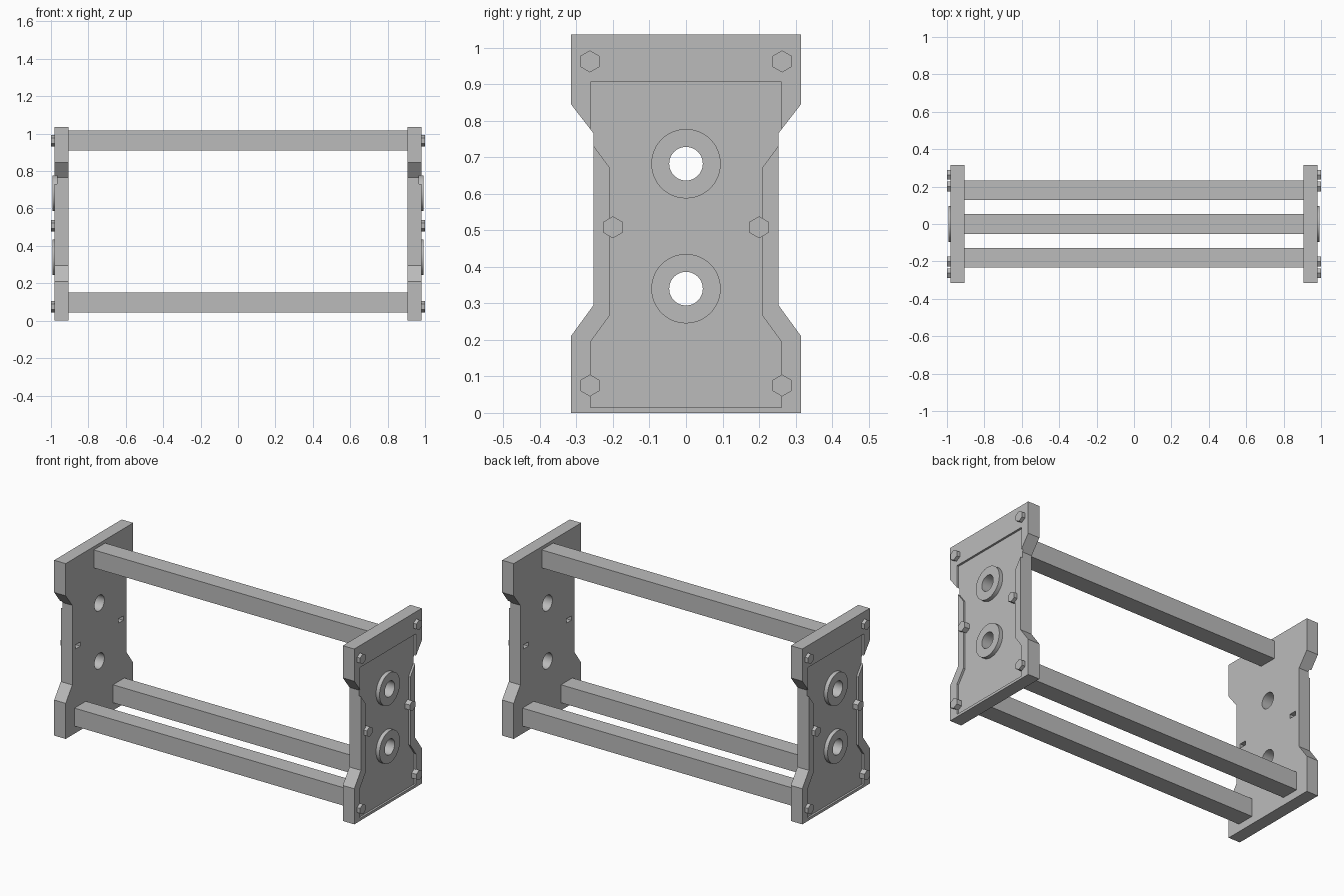
import bpy, bmesh, math

if "Cube" in bpy.data.objects:
    bpy.data.objects.remove(bpy.data.objects["Cube"], do_unlink=True)

INNER, OUTER = 0.905, 0.98      # faces of the end plates along x
FLOOR = 0.968                   # floor of the shallow recess
HOLES = (0.34, 0.682)           # heights of the two bores

grey = bpy.data.materials.new("plain_grey")
grey.use_nodes = True
colour = (0.5, 0.5, 0.5, 1)
grey.diffuse_color = colour
grey.node_tree.nodes["Principled BSDF"].inputs["Base Color"].default_value = colour


def prism(name, outline, x0, x1):
    """Extrude a closed (y, z) outline along x."""
    bm = bmesh.new()
    face = bm.faces.new([bm.verts.new((x0, y, z)) for y, z in outline])
    out = bmesh.ops.extrude_face_region(bm, geom=[face])
    moved = [g for g in out["geom"] if isinstance(g, bmesh.types.BMVert)]
    bmesh.ops.translate(bm, verts=moved, vec=(x1 - x0, 0, 0))
    bmesh.ops.recalc_face_normals(bm, faces=bm.faces)
    mesh = bpy.data.meshes.new(name)
    bm.to_mesh(mesh)
    bm.free()
    mesh.materials.append(grey)
    ob = bpy.data.objects.new(name, mesh)
    bpy.context.collection.objects.link(ob)
    return ob


def symmetric(half):
    return half + [(-y, z) for y, z in reversed(half)]


def ring(y, z, radius, sides):
    steps = [2 * math.pi * i / sides for i in range(sides)]
    return [(y + radius * math.sin(a), z + radius * math.cos(a)) for a in steps]


def box(y, z, width, height):
    return symmetric_at(y, z, width / 2, height / 2)


def symmetric_at(y, z, w, h):
    return [(y - w, z - h), (y + w, z - h), (y + w, z + h), (y - w, z + h)]


def activate(ob):
    bpy.ops.object.select_all(action="DESELECT")
    ob.select_set(True)
    bpy.context.view_layer.objects.active = ob


def cut(ob, cutter):
    """Subtract the cutter, then discard it."""
    cutter.hide_render = True
    mod = ob.modifiers.new("cut", "BOOLEAN")
    mod.operation, mod.solver, mod.object = "DIFFERENCE", "EXACT", cutter
    activate(ob)
    bpy.ops.object.modifier_apply(modifier=mod.name)
    bpy.data.objects.remove(cutter, do_unlink=True)


def mirror(ob):
    ob.modifiers.new("other_end", "MIRROR").use_axis[0] = True


# Waisted end plates
plate = prism("end_plates", symmetric([
    (0.315, 0), (0.315, 0.21), (0.253, 0.295), (0.253, 0.765),
    (0.315, 0.845), (0.315, 1.035)]), INNER, OUTER)

# Shallow recess in the outer face
cut(plate, prism("recess_cutter", symmetric([
    (0.261, 0.015), (0.261, 0.195), (0.208, 0.268), (0.208, 0.67),
    (0.261, 0.742), (0.261, 0.905)]), FLOOR, 1.1))

# Bores through the plates, with raised collars
for label, z in zip(("lower", "upper"), HOLES):
    cut(plate, prism("bore_cutter", ring(0, z, 0.046, 48), 0.8, 1.1))
    collar = prism(label + "_collars", ring(0, z, 0.095, 48), FLOOR - 0.002, 0.991)
    cut(collar, prism("bore_cutter", ring(0, z, 0.046, 48), 0.8, 1.1))
    activate(collar)
    bpy.ops.object.shade_smooth_by_angle(angle=math.radians(30))
    mirror(collar)

# Small slots in the inner face
for side in (-1, 1):
    cut(plate, prism("slot_cutter", box(side * 0.2, 0.508, 0.045, 0.025), 0.85, 0.94))

activate(plate)
bpy.ops.object.shade_smooth_by_angle(angle=math.radians(30))
mirror(plate)

# Hexagonal bolt heads
for label, y, z in (("top", 0.263, 0.962), ("middle", 0.2, 0.508), ("bottom", 0.263, 0.075)):
    for end, side in (("front", -1), ("back", 1)):
        mirror(prism(f"{label}_{end}_bolts", ring(side * y, z, 0.03, 6), FLOOR - 0.002, 1.0))

# Square bars joining the plates
for name, y, z in (("top_bar", 0, 0.963), ("front_bar", -0.18, 0.098), ("back_bar", 0.18, 0.098)):
    prism(name, box(y, z, 0.106, 0.106), -INNER, INNER)
